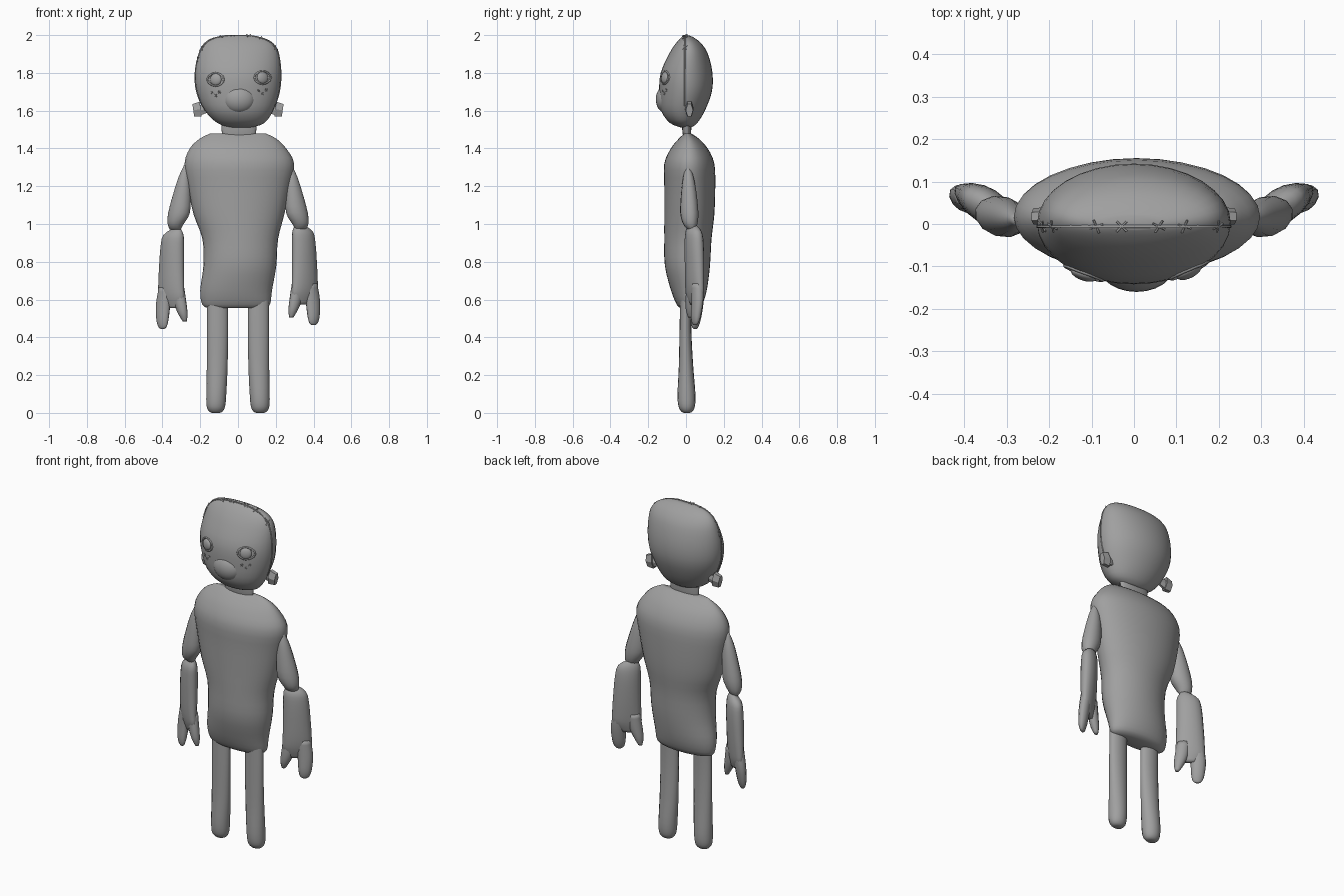
import bpy, math
from mathutils import Vector, Matrix
from mathutils.bvhtree import BVHTree

if "Cube" in bpy.data.objects:
    bpy.data.objects.remove(bpy.data.objects["Cube"])

grey = bpy.data.materials.new("cloth grey")
grey.use_nodes = True
COLOUR = (0.35, 0.35, 0.35, 1)
grey.diffuse_color = COLOUR
grey.node_tree.nodes["Principled BSDF"].inputs["Base Color"].default_value = COLOUR


def finish(ob, name, smooth=True):
    ob.name = name
    ob.data.materials.append(grey)
    if smooth and ob.type == 'MESH':
        for p in ob.data.polygons:
            p.use_smooth = True
    return ob


def spline(a, b, c, d, t):
    return tuple(0.5 * (2 * q + (r - p) * t + (2 * p - 5 * q + 4 * r - s) * t * t
                 + (3 * q - p - 3 * r + s) * t ** 3) for p, q, r, s in zip(a, b, c, d))


def loft(name, rows, turn=0, sides=24, steps=3, flip=1, dz=0):
    """Rows are (z, x centre, half width, y front, y back); turn spins each ring."""
    n, rings = len(rows), []
    for i in range(n - 1):
        quad = [rows[max(0, min(n - 1, i + k))] for k in (-1, 0, 1, 2)]
        rings += [spline(*quad, k / steps) for k in range(steps)]
    rings.append(rows[-1])
    verts, faces = [], []
    c, s = math.cos(turn), math.sin(turn)
    for z, x, w, f, b in rings:
        mid, d = (f + b) / 2, abs(b - f) / 2
        for k in range(sides):
            a = 2 * math.pi * k / sides
            u, v = w * math.cos(a), d * math.sin(a)
            verts.append((flip * (x + u * c - v * s), mid + u * s + v * c, z + dz))
    for i in range(len(rings) - 1):
        for k in range(sides):
            j = (k + 1) % sides
            faces.append((i * sides + k, i * sides + j, (i + 1) * sides + j, (i + 1) * sides + k))
    faces.append(tuple(reversed(range(sides))))
    faces.append(tuple(range((len(rings) - 1) * sides, len(rings) * sides)))
    if (rows[0][0] > rows[-1][0]) != (flip < 0):
        faces = [tuple(reversed(f)) for f in faces]
    me = bpy.data.meshes.new(name)
    me.from_pydata(verts, [], faces)
    ob = bpy.data.objects.new(name, me)
    bpy.context.collection.objects.link(ob)
    return finish(ob, name)


def thread(name, paths, radius, closed=False):
    cu = bpy.data.curves.new(name, 'CURVE')
    cu.dimensions, cu.bevel_depth, cu.bevel_resolution = '3D', radius, 1
    cu.use_fill_caps = True
    for pts in paths:
        sp = cu.splines.new('POLY')
        sp.points.add(len(pts) - 1)
        sp.use_cyclic_u = closed
        for p, co in zip(sp.points, pts):
            p.co = (*co, 1)
    ob = bpy.data.objects.new(name, cu)
    bpy.context.collection.objects.link(ob)
    return finish(ob, name)


# Stuffed torso
loft("torso", [
    (0.555, -0.01, 0.15, -0.03, 0.05), (0.575, -0.01, 0.18, -0.05, 0.085),
    (0.65, -0.01, 0.19, -0.08, 0.11), (0.78, 0.01, 0.193, -0.112, 0.127),
    (0.92, 0.012, 0.2, -0.115, 0.135), (1.05, 0.005, 0.24, -0.115, 0.15),
    (1.2, 0.005, 0.272, -0.115, 0.155), (1.32, 0.007, 0.29, -0.115, 0.15),
    (1.4, 0.0, 0.255, -0.08, 0.115), (1.45, 0.0, 0.205, -0.04, 0.07),
    (1.478, 0.0, 0.15, -0.01, 0.03)], sides=32)

# Neck and head
loft("neck", [(1.46, 0.005, 0.088, -0.015, 0.025), (1.5, 0.005, 0.092, -0.02, 0.028),
              (1.55, 0.005, 0.095, -0.02, 0.028)])
head = loft("head", [
    (1.512, 0.015, 0.06, -0.03, 0.03), (1.535, 0.015, 0.125, -0.085, 0.06),
    (1.6, 0.005, 0.18, -0.132, 0.1), (1.7, 0.0, 0.219, -0.142, 0.137),
    (1.8, 0.0, 0.228, -0.134, 0.14), (1.9, 0.004, 0.214, -0.09, 0.116),
    (1.955, 0.004, 0.185, -0.055, 0.082), (1.985, 0.0, 0.135, -0.028, 0.045),
    (1.998, 0.0, 0.07, -0.012, 0.018)], sides=32)
skin = BVHTree.FromPolygons([v.co for v in head.data.vertices],
                            [p.vertices[:] for p in head.data.polygons])


def on_head(start, direction):
    hit = skin.ray_cast(Vector(start), Vector(direction))
    return hit[0], hit[1]


def frame(point, normal):
    m = normal.to_track_quat('Z', 'Y').to_matrix().to_4x4()
    return Matrix.Translation(point) @ m


def cross(place, size):
    return [[place @ Vector((-size, -size, 0)), place @ Vector((size, size, 0))],
            [place @ Vector((-size, size, 0)), place @ Vector((size, -size, 0))]]


# Snub nose
bpy.ops.mesh.primitive_uv_sphere_add(segments=24, ring_count=14, location=(0.006, -0.1, 1.66))
bpy.context.object.scale = (0.088, 0.06, 0.076)
finish(bpy.context.object, "nose")

# Button eyes with almond rims, and stitches under them
marks = []
for side, ex, ez in (("right", -0.118, 1.765), ("left", 0.13, 1.775)):
    p, n = on_head((ex, -1, ez), (0, 1, 0))
    bpy.ops.mesh.primitive_uv_sphere_add(segments=16, ring_count=10)
    eye = finish(bpy.context.object, side + "_eye")
    eye.matrix_world = frame(p, n) @ Matrix.Diagonal((0.032, 0.032, 0.014, 1))
    rim = []
    for k in range(16):
        a = k * math.pi / 8
        r = 0.034 + 0.01 * abs(math.cos(a)) ** 4
        q, m = on_head((ex + r * math.cos(a), -1, ez + r * math.sin(a)), (0, 1, 0))
        rim.append(q)
    thread(side + "_eye_rim", [rim], 0.005, True)
    for dx, dz in ((-0.02, -0.07), (0.02, -0.066), (0.0, -0.085)):
        p, n = on_head((ex + dx, -1, ez + dz), (0, 1, 0))
        marks += cross(frame(p, n), 0.006)

# Seam over the head with crossed stitches
seam = []
for k in range(37):
    a = math.radians(-35 + 250 * k / 36)
    d = Vector((math.cos(a), 0, math.sin(a)))
    p, n = on_head(Vector((0, -0.006, 1.76)) + d, -d)
    seam.append(p)
    if k in (11, 14, 16, 19, 21, 25, 27):
        marks += cross(frame(p, n), 0.012)
thread("head_seam", [seam], 0.004)
thread("stitches", marks, 0.0025)

# Paired bolts, arms and legs
for side, flip, dz in (("left", 1, 0.015), ("right", -1, -0.005)):
    for part, x, r1, r2, depth in (("shank", 0.185, 0.022, 0.032, 0.04),
                                   ("head", 0.217, 0.046, 0.038, 0.04)):
        bpy.ops.mesh.primitive_cone_add(vertices=6, radius1=r1, radius2=r2, depth=depth)
        ob = finish(bpy.context.object, f"{side}_bolt_{part}", False)
        ob.matrix_world = (Matrix.Translation((flip * x, 0.018, 1.605))
                           @ Matrix.Diagonal((1, 0.5, 1, 1))
                           @ Matrix.Rotation(flip * math.radians(98), 4, 'Y'))

    loft(side + "_upper_arm", [
        (1.31, 0.275, 0.012, 0.0, 0.02), (1.25, 0.285, 0.03, -0.015, 0.04),
        (1.17, 0.295, 0.047, -0.025, 0.055), (1.06, 0.312, 0.06, -0.03, 0.065),
        (1.0, 0.33, 0.044, -0.015, 0.06), (0.97, 0.332, 0.03, 0.01, 0.045)],
        flip=flip, turn=0.3, sides=12)
    loft(side + "_forearm", [
        (0.98, 0.325, 0.025, 0.02, 0.05), (0.945, 0.342, 0.06, 0.005, 0.075),
        (0.88, 0.348, 0.069, 0.002, 0.085), (0.77, 0.352, 0.074, 0.005, 0.085),
        (0.67, 0.354, 0.078, 0.01, 0.08), (0.61, 0.352, 0.076, 0.018, 0.072),
        (0.56, 0.345, 0.035, 0.03, 0.055)], flip=flip, dz=dz, turn=0.55, sides=16)
    loft(side + "_hand_outer", [
        (0.67, 0.382, 0.04, 0.03, 0.09), (0.58, 0.396, 0.042, 0.032, 0.088),
        (0.5, 0.4, 0.036, 0.03, 0.075), (0.462, 0.4, 0.026, 0.035, 0.062),
        (0.45, 0.4, 0.012, 0.042, 0.055)], flip=flip, dz=dz, turn=0.55, sides=12)
    loft(side + "_hand_thumb", [
        (0.67, 0.318, 0.035, 0.005, 0.06), (0.59, 0.307, 0.036, 0.0, 0.055),
        (0.53, 0.292, 0.026, 0.0, 0.045), (0.49, 0.282, 0.011, 0.012, 0.032)],
        flip=flip, dz=dz, turn=0.55, sides=12)
    loft(side + "_leg", [
        (0.66, 0.108, 0.055, -0.03, 0.03), (0.45, 0.108, 0.056, -0.034, 0.028),
        (0.25, 0.11, 0.055, -0.038, 0.038), (0.1, 0.115, 0.053, -0.045, 0.05),
        (0.035, 0.117, 0.049, -0.04, 0.047), (0.008, 0.117, 0.036, -0.025, 0.034),
        (0.0, 0.117, 0.02, -0.012, 0.02)], flip=flip, sides=16)
